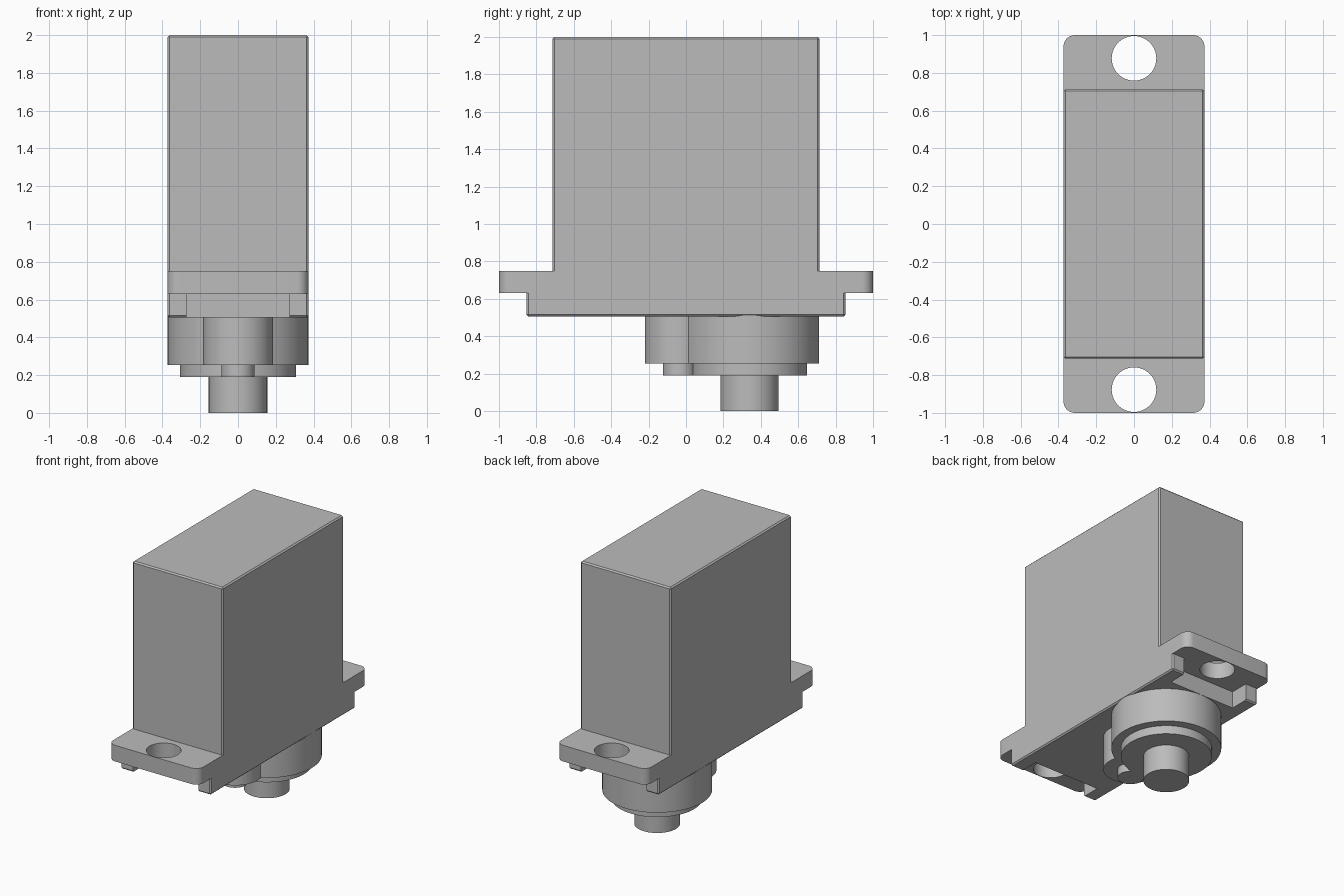
import bpy
import bmesh
from math import radians

cube = bpy.data.objects.get("Cube")
if cube:
    bpy.data.objects.remove(cube, do_unlink=True)

grey = bpy.data.materials.new("plain grey")
grey.use_nodes = True
colour = (0.5, 0.5, 0.5, 1)
grey.diffuse_color = colour
grey.node_tree.nodes["Principled BSDF"].inputs["Base Color"].default_value = colour

HALF_W, HALF_BODY, HALF_RIB = 0.373, 0.713, 0.853
SHAFT_Y, GEAR_Y = 0.34, -0.035
BOTTOM, FLANGE_LOW, FLANGE_TOP, TOP = 0.505, 0.63, 0.75, 2.0
STEP_LOW, BOSS_LOW = 0.19, 0.253


def add_object(name, bm):
    mesh = bpy.data.meshes.new(name)
    bm.to_mesh(mesh)
    bm.free()
    mesh.materials.append(grey)
    obj = bpy.data.objects.new(name, mesh)
    bpy.context.collection.objects.link(obj)
    return obj


def box(name, half_x, y0, y1, z0, z1, bevel=0, segments=1, keep=None):
    """Box centred on x; keep(edge direction z, middle z) picks the bevelled edges."""
    bm = bmesh.new()
    bmesh.ops.create_cube(bm, size=1)
    for v in bm.verts:
        v.co.x *= 2 * half_x
        v.co.y = y0 + (v.co.y + 0.5) * (y1 - y0)
        v.co.z = z0 + (v.co.z + 0.5) * (z1 - z0)
    if bevel:
        edges = [e for e in bm.edges
                 if keep(abs(e.verts[0].co.z - e.verts[1].co.z) > 0.01,
                         sum(v.co.z for v in e.verts) / 2)]
        bmesh.ops.bevel(bm, geom=edges, offset=bevel, segments=segments,
                        profile=0.5, affect='EDGES')
    return add_object(name, bm)


def cylinder(name, radius, y, z0, z1):
    bm = bmesh.new()
    bmesh.ops.create_cone(bm, cap_ends=True, segments=64, radius1=radius,
                          radius2=radius, depth=z1 - z0)
    bmesh.ops.translate(bm, verts=bm.verts, vec=(0, y, (z0 + z1) / 2))
    return add_object(name, bm)


def combine(target, other, operation):
    mod = target.modifiers.new("combine", 'BOOLEAN')
    mod.operation, mod.object, mod.solver = operation, other, 'EXACT'
    bpy.context.view_layer.objects.active = target
    bpy.ops.object.modifier_apply(modifier=mod.name)
    bpy.data.objects.remove(other, do_unlink=True)


def finish(obj):
    """Merge flat faces, then smooth the round ones."""
    bm = bmesh.new()
    bm.from_mesh(obj.data)
    bmesh.ops.remove_doubles(bm, verts=bm.verts, dist=0.0001)
    bmesh.ops.dissolve_limit(bm, angle_limit=radians(0.5),
                             verts=bm.verts, edges=bm.edges)
    bm.to_mesh(obj.data)
    bm.free()
    bpy.ops.object.select_all(action='DESELECT')
    obj.select_set(True)
    bpy.context.view_layer.objects.active = obj
    bpy.ops.object.shade_smooth_by_angle(angle=radians(30))


# Casing: chamfered case, mounting flange and lower cover
casing = box("casing", HALF_W, -HALF_BODY, HALF_BODY, FLANGE_TOP, TOP, 0.01,
             keep=lambda upright, z: upright or z > TOP - 0.01)
flange = box("flange", HALF_W, -1, 1, FLANGE_LOW, FLANGE_TOP, 0.06, 8,
             keep=lambda upright, z: upright)
cover = box("cover", HALF_W, -HALF_RIB, HALF_RIB, BOTTOM, FLANGE_LOW, 0.01,
            keep=lambda upright, z: upright or z < BOTTOM + 0.01)

# Screw holes, and the notches that leave ribs under the flange
for side in (-1, 1):
    combine(flange, cylinder("hole", 0.118, side * 0.877, 0.5, 0.9), 'DIFFERENCE')
    y0, y1 = sorted((side * HALF_BODY, side * 1.1))
    combine(cover, box("notch", 0.272, y0, y1, 0.4, 0.7), 'DIFFERENCE')
combine(casing, flange, 'UNION')
combine(casing, cover, 'UNION')
finish(casing)

# Gear housing: two merged round bosses, each with a smaller step below
housing = cylinder("gear_housing", 0.372, SHAFT_Y, BOSS_LOW, 0.513)
combine(housing, cylinder("small_boss", 0.185, GEAR_Y, BOSS_LOW, 0.513), 'UNION')
step = cylinder("housing_step", 0.308, SHAFT_Y, STEP_LOW, BOSS_LOW)
combine(step, cylinder("small_step", 0.088, GEAR_Y, STEP_LOW, BOSS_LOW), 'UNION')
finish(housing)
finish(step)

# Output shaft
shaft = cylinder("output_shaft", 0.155, SHAFT_Y, 0, STEP_LOW)
finish(shaft)
